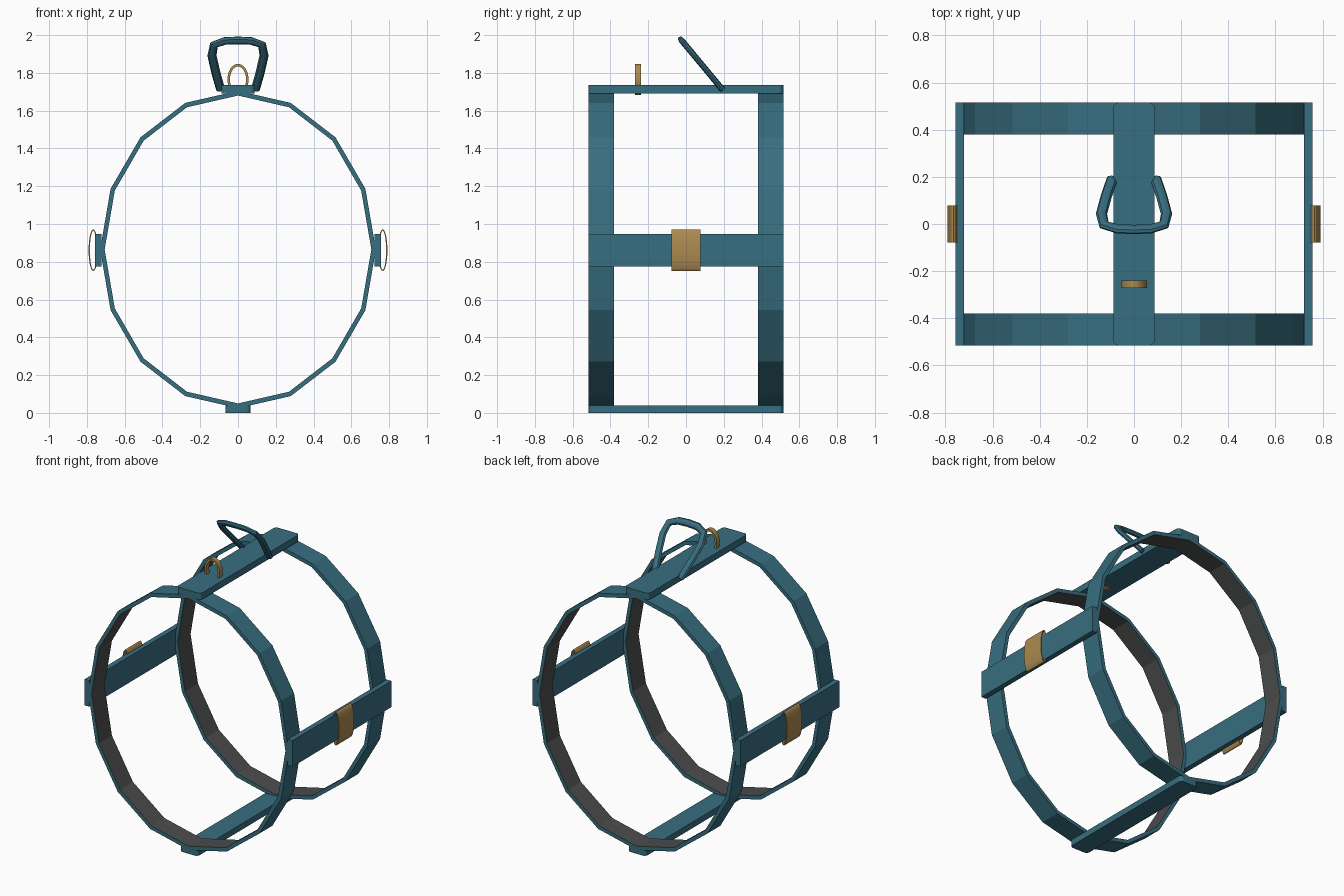
import bpy, bmesh, math
from mathutils import Vector

if "Cube" in bpy.data.objects:
    bpy.data.objects.remove(bpy.data.objects["Cube"])


def material(name, rgb):
    m = bpy.data.materials.new(name)
    m.diffuse_color = (*rgb, 1)
    m.use_nodes = True
    m.node_tree.nodes["Principled BSDF"].inputs["Base Color"].default_value = m.diffuse_color
    return m


TEAL = material("teal webbing", (0.039, 0.156, 0.216))
LINING = material("dark grey lining", (0.07, 0.073, 0.072))
BRASS = material("brass", (0.41, 0.255, 0.078))


def finish(bm, name, mats):
    bmesh.ops.recalc_face_normals(bm, faces=bm.faces)
    mesh = bpy.data.meshes.new(name)
    bm.to_mesh(mesh)
    bm.free()
    for m in mats:
        mesh.materials.append(m)
    obj = bpy.data.objects.new(name, mesh)
    bpy.context.collection.objects.link(obj)
    return obj


def band(name, center, outer, inner, width, sides, mats):
    """Elliptical hoop in the xz plane; inside faces use the last material."""
    bm = bmesh.new()
    cx, cy, cz = center
    loops = []
    for (rx, rz), y in ((outer, -1), (outer, 1), (inner, 1), (inner, -1)):
        loops.append([bm.verts.new((cx + rx * math.sin(2 * math.pi * i / sides),
                                    cy + y * width / 2,
                                    cz + rz * math.cos(2 * math.pi * i / sides)))
                      for i in range(sides)])
    for k in range(4):
        a, b = loops[k], loops[(k + 1) % 4]
        for i in range(sides):
            j = (i + 1) % sides
            f = bm.faces.new((a[i], a[j], b[j], b[i]))
            f.material_index = len(mats) - 1 if k == 2 else 0
    return finish(bm, name, mats)


def strap(name, lo, hi, corner=0.0):
    """Flat strap, optionally with rounded corners in plan."""
    bm = bmesh.new()
    bmesh.ops.create_cube(bm, size=1)
    for v in bm.verts:
        v.co = [lo[i] + (v.co[i] + 0.5) * (hi[i] - lo[i]) for i in range(3)]
    if corner:
        upright = [e for e in bm.edges
                   if abs(e.verts[0].co.z - e.verts[1].co.z) > 0.001]
        bmesh.ops.bevel(bm, geom=upright, offset=corner, segments=3,
                        profile=0.5, affect='EDGES')
    return finish(bm, name, [TEAL])


# Front and rear body hoops
for label, y in (("front", -0.4475), ("rear", 0.4475)):
    band(label + "_hoop", (0, y, 0.865), (0.73, 0.84), (0.706, 0.815),
         0.135, 16, [TEAL, LINING])

# Lengthwise straps
strap("top_strap", (-0.088, -0.515, 1.692), (0.088, 0.515, 1.735), 0.022)
strap("bottom_strap", (-0.066, -0.515, 0.0), (0.066, 0.515, 0.04), 0.022)
for label, s in (("left", -1), ("right", 1)):
    x0, x1 = sorted((s * 0.722, s * 0.757))
    strap(label + "_strap", (x0, -0.515, 0.775), (x1, 0.515, 0.947))
    # Brass slide buckle wrapped around each side strap
    band(label + "_buckle", (s * 0.766, 0, 0.861), (0.025, 0.111),
         (0.018, 0.103), 0.156, 24, [BRASS])

# Leash ring standing through the top strap
band("leash_ring", (0, -0.255, 1.765), (0.056, 0.083), (0.043, 0.069),
     0.032, 24, [BRASS])

# Leaning carry handle: flattened octagonal section swept along a loop
half = [(0.092, 0.0), (0.118, 0.12), (0.138, 0.235), (0.127, 0.308), (0.07, 0.334)]
path = half + [(0.0, 0.338)] + [(-x, s) for x, s in reversed(half)]
base = Vector((0, 0.193, 1.712))
along = Vector((0, -0.64, 0.77)).normalized()
normal = Vector((0, 0.77, 0.64)).normalized()
points = [base + Vector((x, 0, 0)) + along * s for x, s in path]
bm = bmesh.new()
sections = []
for i, p in enumerate(points):
    tangent = (points[min(i + 1, len(points) - 1)] - points[max(i - 1, 0)]).normalized()
    side = tangent.cross(normal)
    sections.append([bm.verts.new(p + side * 0.024 * math.cos(k * math.pi / 4)
                                  + normal * 0.016 * math.sin(k * math.pi / 4))
                     for k in range(8)])
for a, b in zip(sections, sections[1:]):
    for k in range(8):
        bm.faces.new((a[k], a[(k + 1) % 8], b[(k + 1) % 8], b[k]))
bm.faces.new(sections[0])
bm.faces.new(sections[-1])
finish(bm, "carry_handle", [TEAL])
